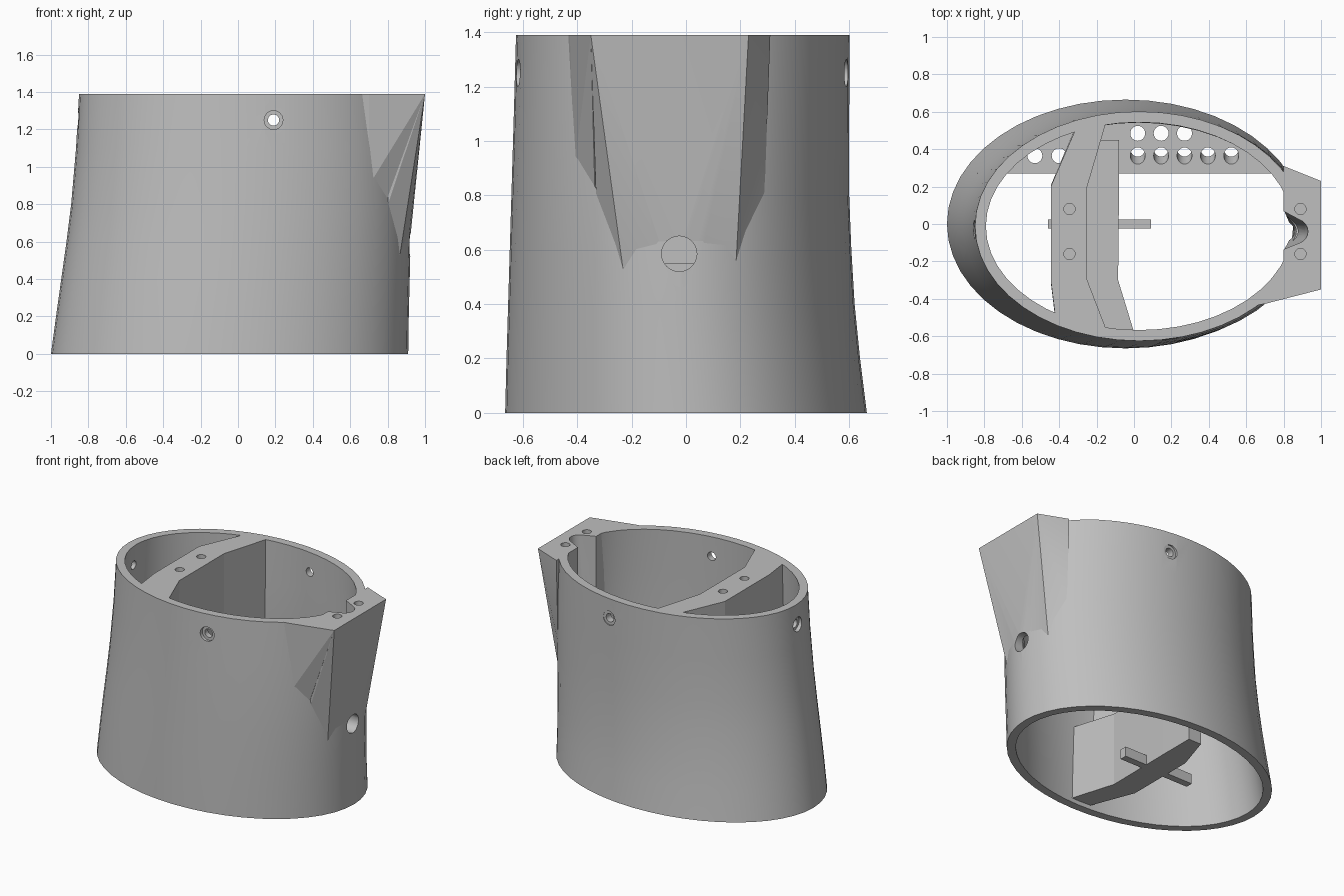
import bpy, bmesh, math
from mathutils import Vector, Matrix

cube = bpy.data.objects.get("Cube")
if cube:
    bpy.data.objects.remove(cube)

grey = bpy.data.materials.new("plain grey")
grey.use_nodes = True
grey.diffuse_color = (0.52, 0.52, 0.52, 1)
grey.node_tree.nodes["Principled BSDF"].inputs["Base Color"].default_value = grey.diffuse_color

H = 1.39
SEG = 48
# Shell sections: height, left x, right x, front y, back y
SECTIONS = [(0, -1, .91, -.665, .665), (.2, -.973, .913, -.66, .64),
            (.4, -.945, .918, -.654, .62), (.6, -.917, .923, -.648, .608),
            (.8, -.892, .925, -.642, .6), (1.1, -.866, .92, -.633, .6),
            (H, -.85, .905, -.625, .602)]


def make(name, bm):
    bmesh.ops.recalc_face_normals(bm, faces=bm.faces)
    mesh = bpy.data.meshes.new(name)
    bm.to_mesh(mesh)
    bm.free()
    ob = bpy.data.objects.new(name, mesh)
    bpy.context.collection.objects.link(ob)
    mesh.materials.append(grey)
    return ob


def ring(section, inset=0):
    z, x0, x1, y0, y1 = section
    a, b = (x1 - x0) / 2 - inset, (y1 - y0) / 2 - inset
    return [((x0 + x1) / 2 + a * math.cos(t), (y0 + y1) / 2 + b * math.sin(t), z)
            for t in (2 * math.pi * i / SEG for i in range(SEG))]


def loft(name, rings, closed=False):
    bm = bmesh.new()
    rows = [[bm.verts.new(p) for p in r] for r in rings]
    pairs = list(zip(rows, rows[1:]))
    if closed:
        pairs.append((rows[-1], rows[0]))
    else:
        bm.faces.new(rows[0])
        bm.faces.new(rows[-1])
    for lo, hi in pairs:
        for i in range(len(lo)):
            j = (i + 1) % len(lo)
            bm.faces.new((lo[i], lo[j], hi[j], hi[i]))
    return make(name, bm)


def hull(name, points):
    bm = bmesh.new()
    for p in points:
        bm.verts.new(p)
    res = bmesh.ops.convex_hull(bm, input=bm.verts)
    junk = {g for g in res["geom_interior"] + res["geom_unused"] if isinstance(g, bmesh.types.BMVert)}
    bmesh.ops.delete(bm, geom=list(junk), context="VERTS")
    bmesh.ops.dissolve_limit(bm, angle_limit=.01, verts=bm.verts, edges=bm.edges)
    return make(name, bm)


def box(name, lo, hi):
    return hull(name, [(x, y, z) for x in (lo[0], hi[0]) for y in (lo[1], hi[1]) for z in (lo[2], hi[2])])


def drill(start, end, radius):
    a, b = Vector(start), Vector(end)
    rot = (b - a).to_track_quat("Z", "Y").to_matrix().to_4x4()
    bm = bmesh.new()
    bmesh.ops.create_cone(bm, cap_ends=True, segments=24, radius1=radius, radius2=radius,
                          depth=(b - a).length, matrix=Matrix.Translation((a + b) / 2) @ rot)
    return make("drill", bm)


def cut(ob, cutters):
    for c in cutters:
        mod = ob.modifiers.new("cut", "BOOLEAN")
        mod.operation = "DIFFERENCE"
        mod.solver = "EXACT"
        mod.object = c
    deps = bpy.context.evaluated_depsgraph_get()
    mesh = bpy.data.meshes.new_from_object(ob.evaluated_get(deps))
    ob.modifiers.clear()
    ob.data = mesh


# Tapered oval shell with an open bottom and top
shell = loft("shell", [ring(s) for s in SECTIONS] + [ring(s, .058) for s in reversed(SECTIONS)], closed=True)

# Mounting lip that grows out of the shell's +x end
lip_arc = [p for p in ring(SECTIONS[4], .002) if p[0] > .78]
lip_foot = [p for p in ring(SECTIONS[3], .004) if p[0] > .87]
lip = hull("mounting_lip", lip_arc + lip_foot + [
    (1, .23, H), (1, -.35, H), (.8, .31, H), (.8, -.36, H),
    (.83, -.2, .3), (.83, .17, .3)])

# Gusset carrying the lip's front corner into the shell
gusset = hull("lip_gusset", [
    (1, -.35, H), (.7, -.427, H), (.62, -.44, H), (.8, -.3, H), (.83, -.3, H),
    (.79, -.335, .81), (.7, -.41, .9), (.8, -.3, .85)])

# Cutters shared by the shell and lip
channel_points = []
for z, x in ((.3, .79), (H + .05, .872)):
    channel_points += [(x + .062 * math.cos(t), -.04 + .062 * math.sin(t), z)
                       for t in (math.pi * i / 10 for i in range(20))]
    channel_points += [(.74, .1, z), (.74, -.16, z)]
channel = hull("channel_cutter", channel_points)
side_bore = drill((.6, -.025, .585), (1.1, -.025, .585), .065)
lip_screws = [drill((.89, y, H - .2), (.89, y, H + .1), .03) for y in (.08, -.16)]

# Countersunk screw holes around the upper rim
rim_screws = []
for hole, outward in (((.19, -.6, 1.25), (0, -1, 0)),
                      ((.19, .58, 1.25), (0, 1, 0)),
                      ((-.83, -.03, 1.25), (-1, 0, 0))):
    p, d = Vector(hole), Vector(outward)
    rim_screws += [drill(p - d * .12, p + d * .2, .03), drill(p, p + d * .2, .05)]

cut(shell, [channel, side_bore] + lip_screws + rim_screws)
cut(lip, [channel, side_bore] + lip_screws)

# Upright cross web with flared ends
web_outline = [(-.445, .2), (-.3, .535), (-.14, .575), (-.25, .2),
               (-.25, -.3), (-.14, -.585), (-.42, -.5), (-.445, -.3)]
web = loft("cross_web", [[(x, y * 1.03, .5) for x, y in web_outline],
                         [(x, y, H) for x, y in web_outline]])
web_screws = [drill((-.345, y, H - .2), (-.345, y, H + .1), .03) for y in (.08, -.16)]
cut(web, web_screws)

# Lower leg of the web, stepped towards +x to form a ledge
leg_outline = [(-.26, .2), (-.18, .45), (-.08, .45), (-.08, .2),
               (-.085, -.3), (.01, -.61), (-.14, -.61), (-.26, -.3)]
loft("web_leg", [[(x, y, z) for x, y in leg_outline] for z in (.03, .55)])

# Thin bar crossing the foot of the web
box("cross_bar", (-.46, -.025, .03), (.09, .025, .1))

# Perforated shelf along the back wall
shelf_lo, shelf_hi = .36, .44
arc = [p for p in ring(SECTIONS[2], .035) if p[1] > .27]
ends = [(-.84, .27, 0), (.77, .27, 0)]
shelf = hull("back_shelf", [(x, y, z) for x, y, _ in arc + ends for z in (shelf_lo, shelf_hi)])
shelf_holes = []
for i in range(5):
    x = .02 + .125 * i
    shelf_holes.append(drill((x, .43, shelf_lo - .05), (x, .34, shelf_hi + .05), .04))
    if i < 3:
        shelf_holes.append(drill((x, .485, .3), (x, .485, .5), .04))
for x in (-.53, -.4):
    shelf_holes.append(drill((x, .365, .3), (x, .365, .5), .04))
cut(shelf, shelf_holes)

# Remove the cutters
for c in [channel, side_bore] + lip_screws + rim_screws + web_screws + shelf_holes:
    bpy.data.objects.remove(c)

# Smooth the curved parts, keeping their rims sharp
bpy.ops.object.select_all(action="DESELECT")
for ob in (shell, lip, shelf):
    ob.select_set(True)
bpy.context.view_layer.objects.active = shell
bpy.ops.object.shade_smooth_by_angle(angle=math.radians(25))
